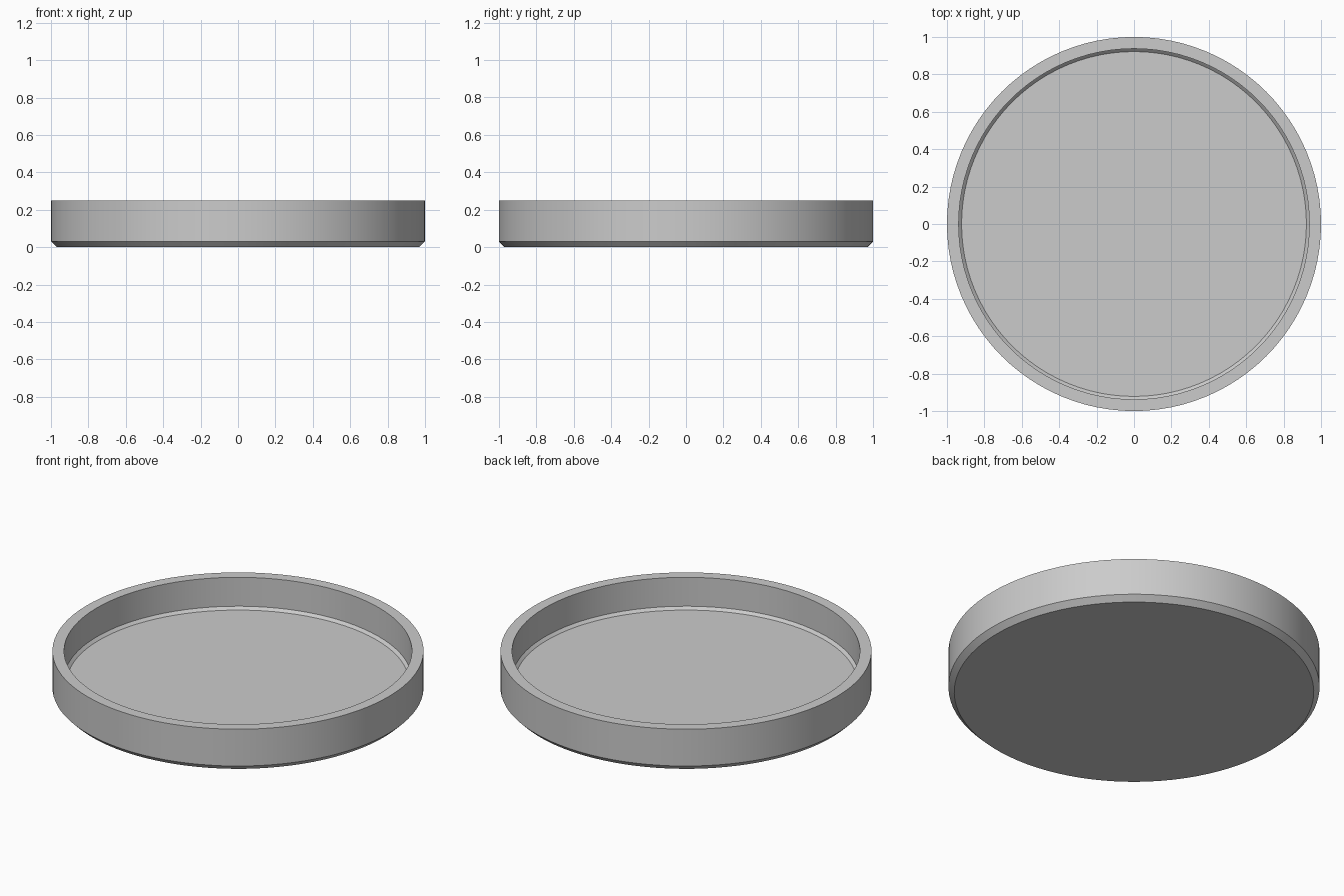
import bpy
import bmesh
from math import cos, sin, tau, radians

cube = bpy.data.objects.get("Cube")
if cube:
    bpy.data.objects.remove(cube, do_unlink=True)

# Dimensions
SEGMENTS = 96
RADIUS, HEIGHT = 1.0, 0.25
WALL = FLOOR = 0.0625
OUTER_BEVEL, INNER_BEVEL = 0.031, 0.0156
INNER = RADIUS - WALL

# Cross-section (radius, height) from underside, up the wall and down to the floor
profile = [
    (RADIUS - OUTER_BEVEL, 0),
    (RADIUS, OUTER_BEVEL),
    (RADIUS, HEIGHT),
    (INNER, HEIGHT),
    (INNER, FLOOR + INNER_BEVEL),
    (INNER - INNER_BEVEL, FLOOR),
]


def revolve(name, section, material):
    """Turn a section around z and close both ends with flat discs."""
    bm = bmesh.new()
    angles = [tau * i / SEGMENTS for i in range(SEGMENTS)]
    rings = [[bm.verts.new((r * cos(a), r * sin(a), z)) for a in angles]
             for r, z in section]
    for low, high in zip(rings, rings[1:]):
        for i in range(SEGMENTS):
            j = (i + 1) % SEGMENTS
            bm.faces.new((low[i], low[j], high[j], high[i]))
    bm.faces.new(rings[0][::-1])
    bm.faces.new(rings[-1])
    bmesh.ops.recalc_face_normals(bm, faces=bm.faces)
    mesh = bpy.data.meshes.new(name)
    bm.to_mesh(mesh)
    bm.free()
    mesh.materials.append(material)
    obj = bpy.data.objects.new(name, mesh)
    bpy.context.collection.objects.link(obj)
    return obj


# Plain grey material
grey = bpy.data.materials.new("light_grey")
grey.use_nodes = True
colour = (0.6, 0.6, 0.6, 1)
grey.diffuse_color = colour
grey.node_tree.nodes["Principled BSDF"].inputs["Base Color"].default_value = colour

# Round tray
tray = revolve("round_tray", profile, grey)
bpy.ops.object.select_all(action="DESELECT")
tray.select_set(True)
bpy.context.view_layer.objects.active = tray
bpy.ops.object.shade_smooth_by_angle(angle=radians(30))
